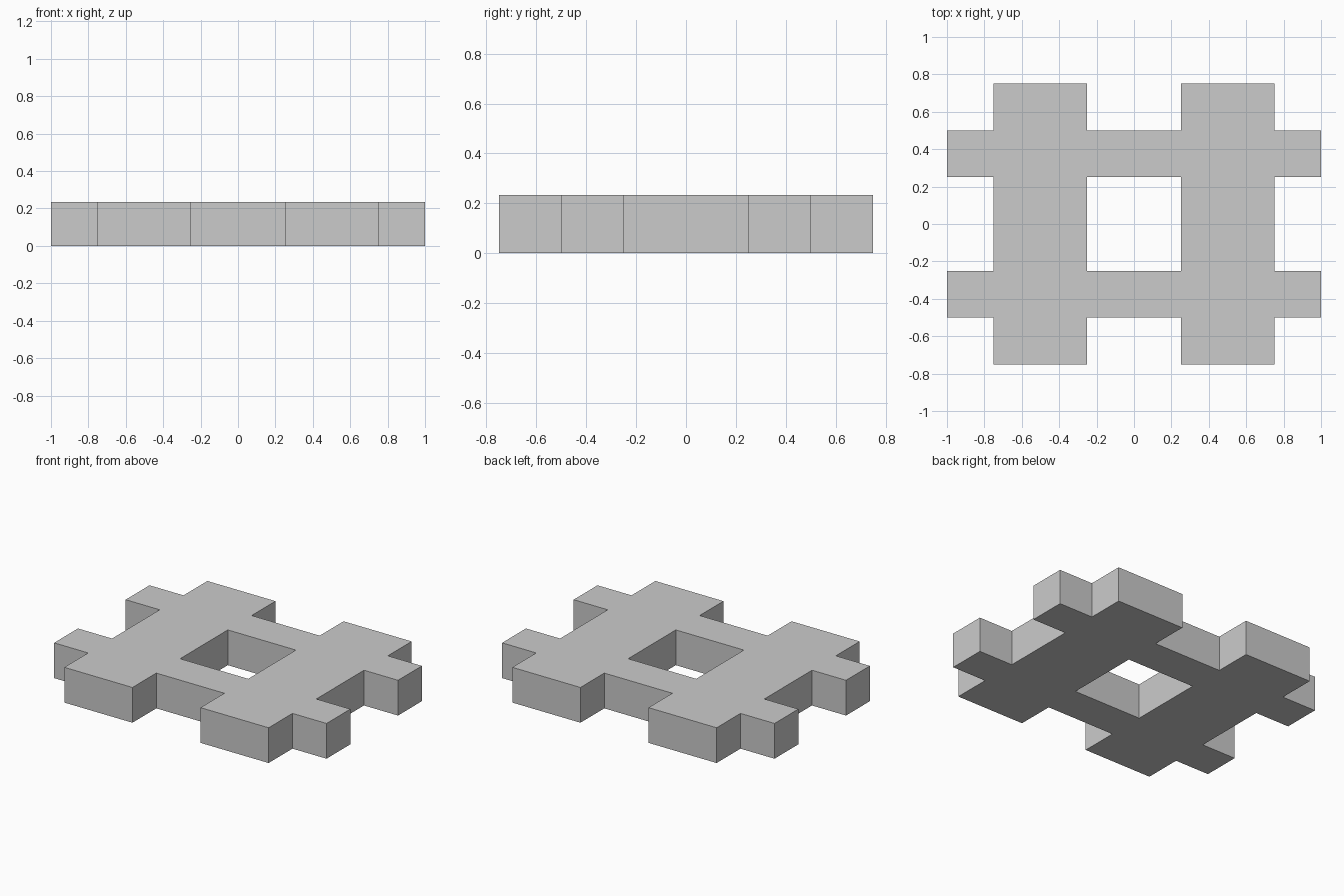
import bpy, bmesh

if "Cube" in bpy.data.objects:
    bpy.data.objects.remove(bpy.data.objects["Cube"])

HEIGHT = 0.234
XS = [-1, -0.75, -0.25, 0.25, 0.75, 1]
YS = [-0.75, -0.5, -0.25, 0.25, 0.5, 0.75]


def solid(i, j):
    # Two wide upright bars crossed by two narrow horizontal bars
    return 0 <= i < 5 and 0 <= j < 5 and (i in (1, 3) or j in (1, 3))


bm = bmesh.new()
verts = {}


def vert(i, j, k):
    if (i, j, k) not in verts:
        verts[i, j, k] = bm.verts.new((XS[i], YS[j], k * HEIGHT))
    return verts[i, j, k]


def wall(a, b):
    bm.faces.new([vert(*a, 0), vert(*b, 0), vert(*b, 1), vert(*a, 1)])


# Lattice: top, bottom and outer walls of every filled cell
for i in range(5):
    for j in range(5):
        if not solid(i, j):
            continue
        ring = [(i, j), (i + 1, j), (i + 1, j + 1), (i, j + 1)]
        bm.faces.new([vert(*c, 1) for c in ring])
        bm.faces.new([vert(*c, 0) for c in reversed(ring)])
        for n, (di, dj) in enumerate([(0, -1), (1, 0), (0, 1), (-1, 0)]):
            if not solid(i + di, j + dj):
                wall(ring[n], ring[(n + 1) % 4])

mesh = bpy.data.meshes.new("crossed_bar_plate")
bm.to_mesh(mesh)
bm.free()
bpy.context.collection.objects.link(bpy.data.objects.new("crossed_bar_plate", mesh))
